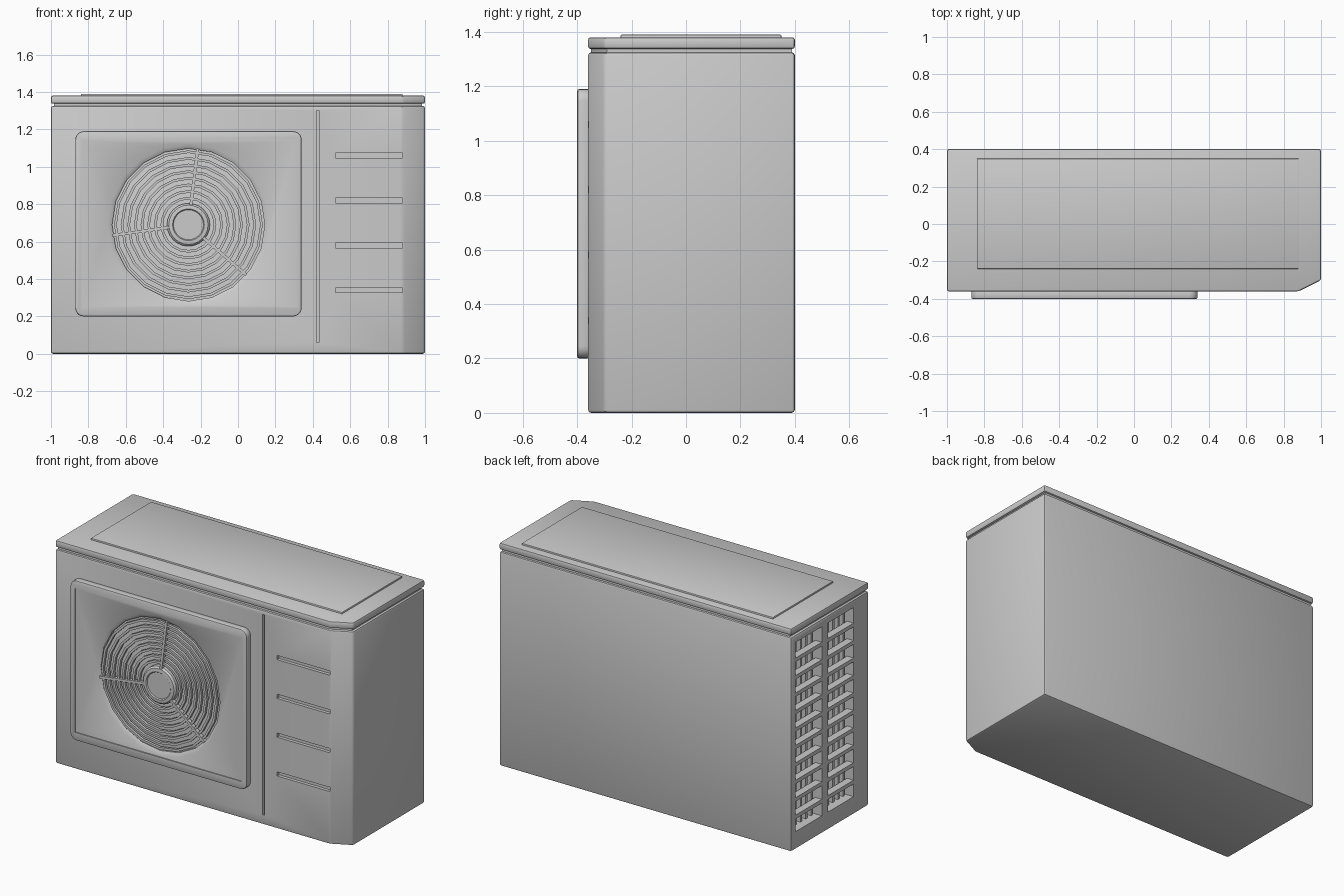
import bpy, bmesh
from math import sin, cos, pi, radians
from mathutils import Matrix, Vector

if "Cube" in bpy.data.objects:
    bpy.data.objects.remove(bpy.data.objects["Cube"])

CX, CZ = -0.265, 0.69      # fan centre on the front face


def finish(name, bm, bevel=0, segs=2):
    bmesh.ops.recalc_face_normals(bm, faces=bm.faces)
    if bevel:
        edges = [e for e in bm.edges if e.calc_face_angle(0) > radians(20)]
        bmesh.ops.bevel(bm, geom=edges, offset=bevel, segments=segs, profile=0.5,
                        affect='EDGES', clamp_overlap=True)
    me = bpy.data.meshes.new(name)
    bm.to_mesh(me)
    bm.free()
    ob = bpy.data.objects.new(name, me)
    bpy.context.collection.objects.link(ob)
    return ob


def boxes(name, items, bevel=0):
    bm = bmesh.new()
    for x0, x1, y0, y1, z0, z1 in items:
        m = Matrix.LocRotScale(Vector(((x0+x1)/2, (y0+y1)/2, (z0+z1)/2)), None,
                               Vector((x1-x0, y1-y0, z1-z0)))
        bmesh.ops.create_cube(bm, size=1, matrix=m)
    return finish(name, bm, bevel)


def prism(name, pts, a, b, upright=False, bevel=0):
    """Extrude a 2D outline along z, or along y when upright."""
    bm = bmesh.new()
    put = (lambda p, t: (p[0], t, p[1])) if upright else (lambda p, t: (p[0], p[1], t))
    lo = [bm.verts.new(put(p, a)) for p in pts]
    hi = [bm.verts.new(put(p, b)) for p in pts]
    bm.faces.new(lo)
    bm.faces.new(hi)
    for i in range(len(pts)):
        j = (i + 1) % len(pts)
        bm.faces.new((lo[i], lo[j], hi[j], hi[i]))
    return finish(name, bm, bevel)


def lathe(name, profiles, n=20, caps=False):
    """Turn (radius, y) profiles about the fan axis."""
    bm = bmesh.new()
    for prof in profiles:
        rows = [[bm.verts.new((CX + r*cos(2*pi*k/n), y, CZ + r*sin(2*pi*k/n)))
                 for k in range(n)] for r, y in prof]
        for i in range(len(rows) - (1 if caps else 0)):
            a, b = rows[i], rows[(i + 1) % len(rows)]
            for k in range(n):
                bm.faces.new((a[k], a[(k+1) % n], b[(k+1) % n], b[k]))
        if caps:
            bm.faces.new(rows[0])
            bm.faces.new(rows[-1])
    return finish(name, bm)


def round_rect(x0, x1, z0, z1, r, n=5):
    out = []
    for q, (cx, cz) in enumerate(((x1-r, z1-r), (x0+r, z1-r), (x0+r, z0+r), (x1-r, z0+r))):
        for k in range(n + 1):
            a = pi/2 * (q + k/n)
            out.append((cx + r*cos(a), cz + r*sin(a)))
    return out


def cut(ob, cutter):
    m = ob.modifiers.new("cut", 'BOOLEAN')
    m.object, m.operation, m.solver = cutter, 'DIFFERENCE', 'EXACT'
    bpy.context.view_layer.objects.active = ob
    bpy.ops.object.modifier_apply(modifier=m.name)
    bpy.data.objects.remove(cutter)


# Cabinet with a cut-off front right corner
plan = [(-1, -0.36), (0.88, -0.36), (1, -0.30), (1, 0.40), (-1, 0.40)]
cabinet = prism("cabinet", plan, 0, 1.325, bevel=0.012)
front_cuts = [(0.42, 0.434, -0.5, -0.34, 0.06, 1.30)]
front_cuts += [(0.52, 0.88, -0.5, -0.34, z - 0.013, z + 0.013) for z in (0.34, 0.58, 0.82, 1.06)]
cut(cabinet, boxes("front_cutter", front_cuts))
# Two vent openings in the left side
vents = [(0.10, 0.36), (-0.21, 0.04)]
cut(cabinet, boxes("vent_cutter", [(-1.1, -0.88, a, b, 0.11, 1.28) for a, b in vents]))

# Side grille: coil fins behind, slats in front
boxes("coil_fins", [(-0.95, -0.875, a + (b-a)*(k+0.5)/5 - 0.008, a + (b-a)*(k+0.5)/5 + 0.008,
                     0.105, 1.285) for a, b in vents for k in range(5)])
boxes("side_slats", [(-1.0, -0.955, -0.22, 0.37, 0.20 + 0.108*k - 0.012, 0.20 + 0.108*k + 0.012)
                     for k in range(10)])

# Lid, its seam and the raised top panel
seam = [(x*0.985, 0.02 + (y-0.02)*0.97) for x, y in plan]
prism("lid_seam", seam, 1.31, 1.345)
prism("lid", plan, 1.337, 1.38, bevel=0.01)
boxes("top_panel", [(-0.84, 0.88, -0.24, 0.35, 1.37, 1.39)], bevel=0.004)

# Fan panel: rounded frame with a shallow square inset and a round opening
panel = prism("fan_panel", round_rect(-0.87, 0.34, 0.20, 1.19, 0.045), -0.40, -0.355,
              upright=True, bevel=0.008)
cut(panel, boxes("inset_cutter", [(-0.835, 0.305, -0.5, -0.394, 0.25, 1.14)]))
cut(panel, lathe("opening_cutter", [[(0.43, -0.45), (0.43, -0.394), (0.408, -0.38), (0.408, -0.30)]],
                 caps=True))

# Fan guard: rings, spokes and hub
w = 0.007
lathe("guard_rings", [[(r-w, -0.392), (r+w, -0.392), (r+w, -0.376), (r-w, -0.376)]
                      for r in [0.142 + 0.0355*i for i in range(8)]])
for i, deg in enumerate((83, 188, 319)):
    spoke = boxes("guard_spoke_%d" % (i + 1), [(0.09, 0.41, -0.396, -0.372, -0.008, 0.008)])
    spoke.data.transform(Matrix.Translation((CX, 0, CZ)) @ Matrix.Rotation(-radians(deg), 4, 'Y'))
lathe("fan_hub", [[(0.115, -0.355), (0.115, -0.388), (0.105, -0.398), (0.085, -0.40),
                   (0.08, -0.394)]], n=24, caps=True)

# Smooth shading with sharp edges kept
for ob in bpy.context.scene.objects:
    bpy.ops.object.select_all(action='DESELECT')
    ob.select_set(True)
    bpy.context.view_layer.objects.active = ob
    bpy.ops.object.shade_smooth_by_angle(angle=radians(35))
